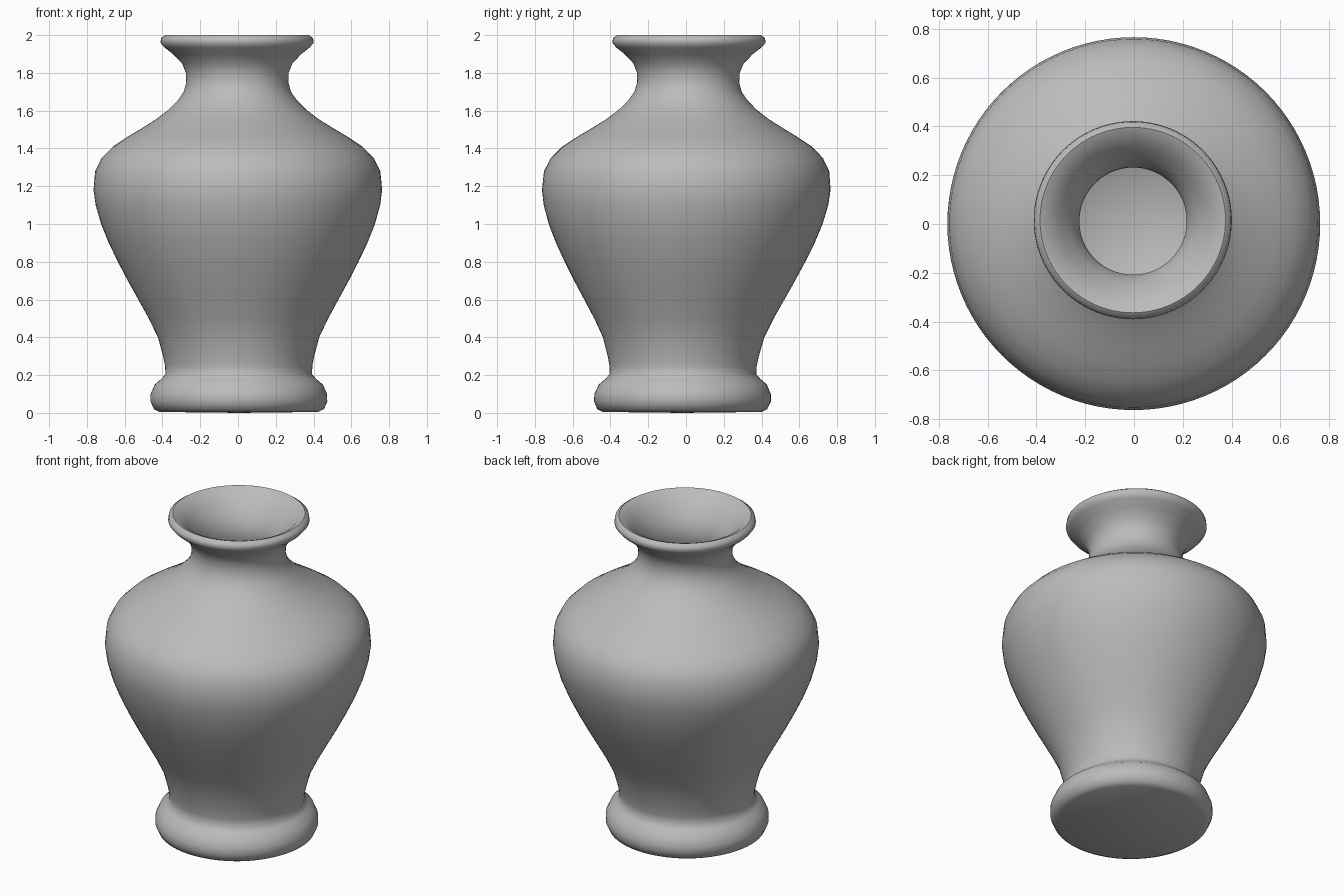
import bpy
import bmesh
from math import cos, sin, tau
from mathutils import Vector

cube = bpy.data.objects.get("Cube")
if cube:
    bpy.data.objects.remove(cube)

SEGMENTS = 96

# Single clay colour
clay = bpy.data.materials.new("grey clay")
clay.use_nodes = True
colour = (0.5, 0.5, 0.5, 1)
clay.diffuse_color = colour
bsdf = next(n for n in clay.node_tree.nodes if n.type == "BSDF_PRINCIPLED")
bsdf.inputs["Base Color"].default_value = colour
bsdf.inputs["Roughness"].default_value = 0.8

# Profile (radius, height): foot, body, shoulder, neck, lip
outside = [
    (0.42, 0.005), (0.45, 0.02), (0.468, 0.06), (0.467, 0.1), (0.445, 0.15),
    (0.41, 0.18), (0.388, 0.205), (0.39, 0.25), (0.4, 0.3), (0.427, 0.4),
    (0.475, 0.5), (0.53, 0.6), (0.585, 0.7), (0.637, 0.8), (0.685, 0.9),
    (0.725, 1.0), (0.753, 1.1), (0.764, 1.18), (0.755, 1.28), (0.72, 1.35),
    (0.66, 1.41), (0.585, 1.46), (0.51, 1.505), (0.43, 1.555), (0.365, 1.605),
    (0.315, 1.655), (0.284, 1.7), (0.27, 1.75), (0.272, 1.8), (0.292, 1.85),
    (0.34, 1.9), (0.385, 1.935), (0.406, 1.96), (0.402, 1.985), (0.38, 2.0),
]
# Flared mouth, throat and hollow interior
inside = [
    (0.345, 1.985), (0.3, 1.94), (0.26, 1.89), (0.232, 1.84), (0.22, 1.79),
    (0.22, 1.73), (0.25, 1.66), (0.35, 1.55), (0.5, 1.44), (0.64, 1.33),
    (0.69, 1.2), (0.65, 1.0), (0.56, 0.8), (0.45, 0.6), (0.36, 0.4),
    (0.31, 0.25), (0.25, 0.2),
]


def axis_offset(z):
    """Slight hand-thrown lean of the vase axis."""
    return Vector((0.005 * (1 - z), 0.018 * (z - 1.1), 0))


# Spin the whole wall and close the underside and inner floor
bm = bmesh.new()
rings = []
for r, z in outside + inside:
    centre = axis_offset(z) + Vector((0, 0, z))
    rings.append([
        bm.verts.new(centre + Vector((r * cos(tau * i / SEGMENTS), r * sin(tau * i / SEGMENTS), 0)))
        for i in range(SEGMENTS)
    ])
for low, high in zip(rings, rings[1:]):
    for i in range(SEGMENTS):
        j = (i + 1) % SEGMENTS
        bm.faces.new((low[i], low[j], high[j], high[i]))
for ring, z in ((rings[0], 0), (rings[-1], 0.19)):
    hub = bm.verts.new(axis_offset(z) + Vector((0, 0, z)))
    for i in range(SEGMENTS):
        bm.faces.new((hub, ring[i], ring[(i + 1) % SEGMENTS]))
bmesh.ops.recalc_face_normals(bm, faces=bm.faces)

mesh = bpy.data.meshes.new("vase")
bm.to_mesh(mesh)
bm.free()
mesh.materials.append(clay)
vase = bpy.data.objects.new("vase", mesh)
bpy.context.collection.objects.link(vase)

# Smooth shading with a crisp edge under the foot
bpy.ops.object.select_all(action="DESELECT")
vase.select_set(True)
bpy.context.view_layer.objects.active = vase
bpy.ops.object.shade_smooth_by_angle(angle=0.9)
